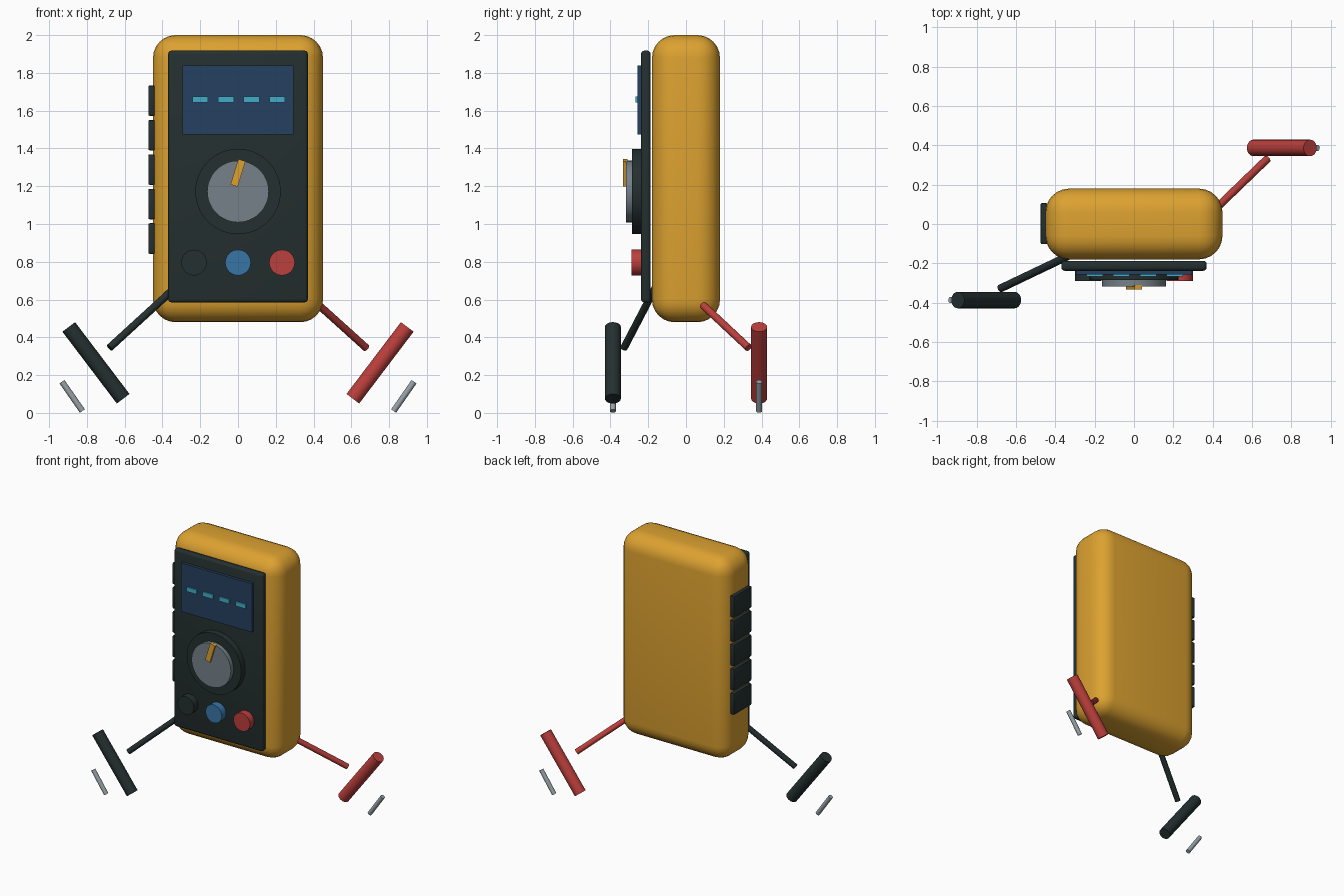
import bpy
import math
from mathutils import Vector

if "Cube" in bpy.data.objects:
    bpy.data.objects.remove(bpy.data.objects["Cube"], do_unlink=True)


def material(name, color):
    m = bpy.data.materials.new(name)
    m.use_nodes = True
    m.diffuse_color = (*color, 1)
    m.node_tree.nodes["Principled BSDF"].inputs["Base Color"].default_value = (*color, 1)
    m.node_tree.nodes["Principled BSDF"].inputs["Roughness"].default_value = 0.6
    return m


yellow = material("amber yellow", (0.72, 0.36, 0.03))
dark = material("charcoal", (0.018, 0.029, 0.029))
navy = material("screen navy", (0.019, 0.051, 0.115))
cyan = material("digit cyan", (0.055, 0.42, 0.58))
grey = material("knob grey", (0.18, 0.22, 0.25))
steel = material("probe steel", (0.31, 0.36, 0.39))
blue = material("socket blue", (0.04, 0.18, 0.38))
red = material("red", (0.50, 0.05, 0.045))


def finish(obj, name, mat, bevel=0, segments=3):
    obj.name = name
    obj.data.materials.append(mat)
    if bevel:
        mod = obj.modifiers.new("Bevel", "BEVEL")
        mod.width, mod.segments = bevel, segments
        bpy.ops.object.modifier_apply(modifier=mod.name)
    bpy.ops.object.shade_smooth_by_angle(angle=math.radians(35))
    return obj


def box(name, x, y, z, mat, bevel=0, segments=3, tilt=0):
    """Box from (low, high) ranges on each axis."""
    mid = [sum(r) / 2 for r in (x, y, z)]
    bpy.ops.mesh.primitive_cube_add(size=1, location=mid)
    obj = bpy.context.object
    obj.scale = [r[1] - r[0] for r in (x, y, z)]
    bpy.ops.object.transform_apply(location=False, rotation=False, scale=True)
    obj.rotation_euler.y = tilt
    return finish(obj, name, mat, bevel, segments)


def rod(name, start, end, radius, mat, sides=24):
    """Cylinder running from start to end."""
    a, b = Vector(start), Vector(end)
    bpy.ops.mesh.primitive_cylinder_add(vertices=sides, radius=radius,
                                        depth=(b - a).length, location=(a + b) / 2)
    obj = bpy.context.object
    obj.rotation_euler = (b - a).to_track_quat("Z", "Y").to_euler()
    return finish(obj, name, mat)


# Case and front panel
box("case", (-0.45, 0.45), (-0.18, 0.18), (0.48, 2.0), yellow, 0.12, 6)
box("front_panel", (-0.37, 0.37), (-0.238, -0.187), (0.585, 1.918), dark, 0.018)

# Display with four dashes
box("screen", (-0.295, 0.295), (-0.258, -0.23), (1.475, 1.84), navy)
for i in range(4):
    cx = -0.2 + i * 0.136
    box(f"digit_dash_{i + 1}", (cx - 0.042, cx + 0.042), (-0.268, -0.25), (1.643, 1.676), cyan)

# Rotary selector
rod("dial_base", (0, -0.23, 1.172), (0, -0.286, 1.172), 0.226, dark, 48)
rod("dial_knob", (0, -0.28, 1.172), (0, -0.318, 1.172), 0.163, grey, 48)
box("dial_pointer", (-0.02, 0.02), (-0.333, -0.31), (1.2, 1.341), yellow, tilt=math.radians(17))

# Sockets
for name, x, mat in (("left", 0.233, red), ("middle", 0, blue), ("right", -0.233, dark)):
    rod(f"{name}_socket", (x, -0.23, 0.796), (x, -0.289, 0.796), 0.068, mat, 32)

# Grip pads on the right side
for i in range(5):
    z = 0.923 + i * 0.1825
    box(f"grip_pad_{i + 1}", (-0.475, -0.44), (-0.103, 0.107), (z - 0.081, z + 0.081), dark, 0.008, 2)

# Test leads, probe handles and tips
rod("red_lead", (0.426, 0.088, 0.572), (0.678, 0.331, 0.345), 0.02, red)
rod("black_lead", (-0.33, -0.161, 0.665), (-0.68, -0.328, 0.345), 0.02, dark)
for name, s, mat in (("red", 1, red), ("black", -1, dark)):
    y = 0.387 * s
    rod(f"{name}_probe_handle", (0.608 * s, y, 0.075), (0.896 * s, y, 0.455), 0.042, mat)
    rod(f"{name}_probe_tip", (0.824 * s, y, 0.01), (0.932 * s, y, 0.165), 0.016, steel, 16)
